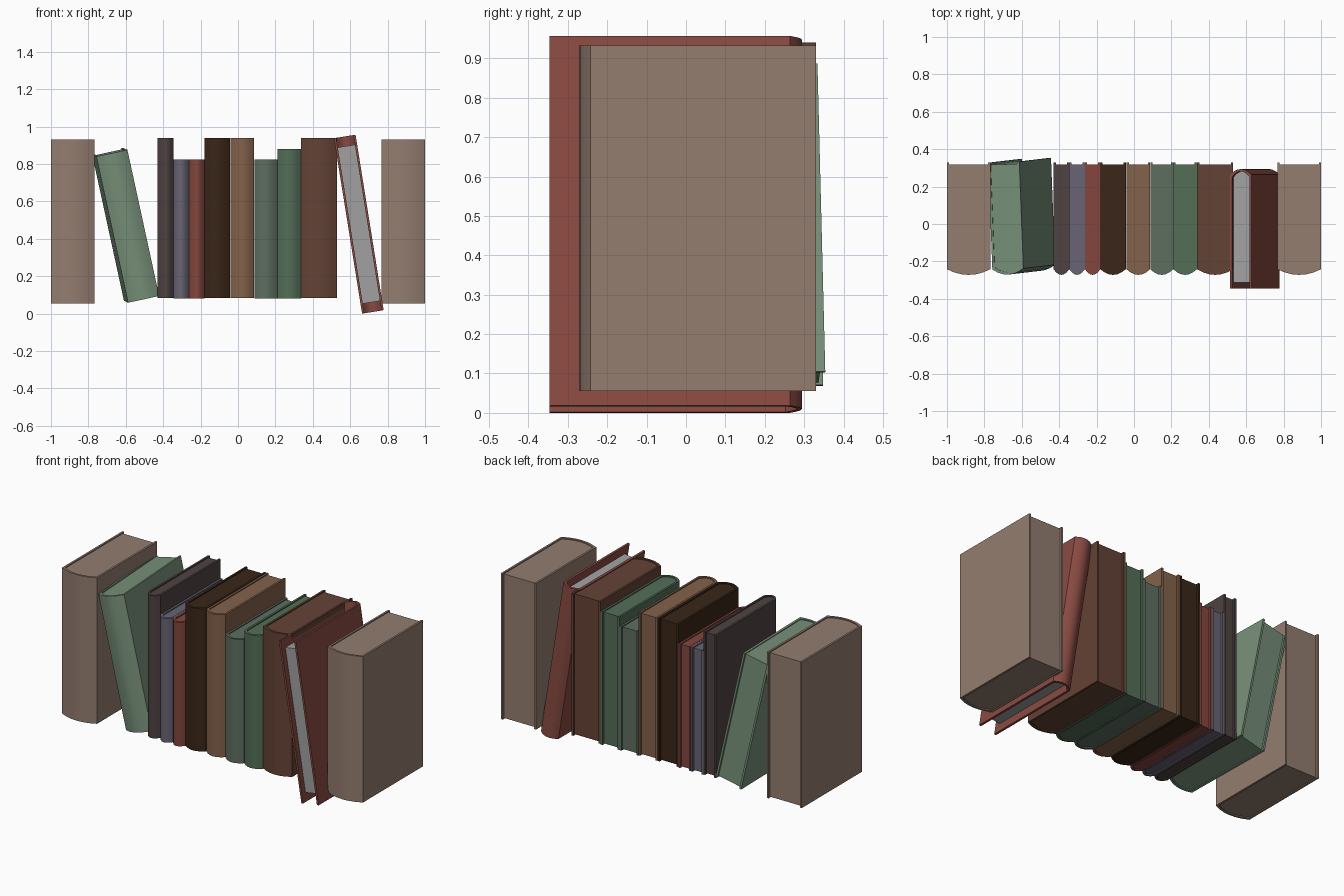
import bpy, bmesh
from math import radians
from mathutils import Matrix, Euler, Vector

if "Cube" in bpy.data.objects:
    bpy.data.objects.remove(bpy.data.objects["Cube"])


def material(name, rgb):
    m = bpy.data.materials.new(name)
    m.diffuse_color = [(c / 255) ** 2.2 for c in rgb] + [1]
    m.use_nodes = True
    m.node_tree.nodes["Principled BSDF"].inputs["Base Color"].default_value = m.diffuse_color
    return m


def arc(half, y, sag, n=6):
    """Rounded spine curve from -half to +half, bulging towards -y."""
    us = [-1 + 2 * i / n for i in range(n + 1)]
    return [(half * u, y - sag * (1 - u * u)) for u in us]


def extrude(name, profile, height, mat, matrix):
    """Closed xy outline extruded symmetrically along z."""
    bm = bmesh.new()
    f = bm.faces.new([bm.verts.new((x, y, -height / 2)) for x, y in profile])
    top = bmesh.ops.extrude_face_region(bm, geom=[f])["geom"]
    bmesh.ops.translate(bm, vec=(0, 0, height),
                        verts=[v for v in top if isinstance(v, bmesh.types.BMVert)])
    bmesh.ops.recalc_face_normals(bm, faces=bm.faces)
    me = bpy.data.meshes.new(name)
    bm.to_mesh(me)
    bm.free()
    me.materials.append(mat)
    ob = bpy.data.objects.new(name, me)
    bpy.context.collection.objects.link(ob)
    ob.matrix_world = matrix
    bpy.ops.object.select_all(action='DESELECT')
    ob.select_set(True)
    bpy.context.view_layer.objects.active = ob
    bpy.ops.object.shade_smooth_by_angle(angle=radians(35))


def book(name, w, h, depth, rgb, loc, rot=(0, 0, 0), t=0.012,
         inset=0.006, fore=0.012, page_rgb=None):
    mx = Matrix.Translation(Vector(loc)) @ Euler([radians(a) for a in rot]).to_matrix().to_4x4()
    cover_mat = material(name + "_cloth", rgb)
    page_mat = material(name + "_paper", page_rgb) if page_rgb else cover_mat
    sag, half, back = 0.03, w / 2, depth / 2
    front = -back + sag
    inner = half - t
    inside = arc(inner, front + t, sag)
    # U-shaped cover: outer spine, right board, inner spine, left board
    cover = arc(half, front, sag) + [(half, back), (inner, back)]
    cover += inside[::-1] + [(-inner, back), (-half, back)]
    extrude(name + "_cover", cover, h, cover_mat, mx)
    # page block, recessed at head, tail and fore edge
    pages = inside + [(inner, back - fore), (-inner, back - fore)]
    extrude(name + "_pages", pages, h - 2 * inset, page_mat, mx)


# upright books: name, x range, z range, colour
UPRIGHT = [
    ("left_end_book", -1.0, -0.768, 0.055, 0.932, (146, 124, 111)),
    ("plum_book", -0.43, -0.346, 0.083, 0.940, (80, 68, 68)),
    ("slate_book", -0.346, -0.263, 0.08, 0.825, (104, 100, 115)),
    ("rust_book", -0.262, -0.18, 0.08, 0.825, (130, 72, 64)),
    ("dark_brown_book", -0.18, -0.044, 0.083, 0.940, (60, 42, 30)),
    ("tan_book", -0.04, 0.086, 0.083, 0.940, (130, 98, 76)),
    ("grey_green_book", 0.087, 0.21, 0.08, 0.825, (94, 110, 96)),
    ("green_book", 0.211, 0.336, 0.08, 0.880, (84, 110, 88)),
    ("brown_book", 0.337, 0.53, 0.083, 0.938, (100, 68, 56)),
    ("right_end_book", 0.766, 1.0, 0.055, 0.932, (146, 124, 111)),
]
for name, x0, x1, z0, z1, rgb in UPRIGHT:
    book(name, x1 - x0, z1 - z0, 0.602, rgb, ((x0 + x1) / 2, 0.029, (z0 + z1) / 2))

# leaning green book
book("leaning_green_book", 0.17, 0.80, 0.602, (118, 142, 120),
     (-0.60, 0.04, 0.4725), (1, -12.3, 2))

# leaning red book, turned with its grey pages to the front
book("leaning_red_book", 0.117, 0.95, 0.64, (136, 76, 68),
     (0.646, -0.026, 0.4785), (0, 9.1, 180), inset=0.052, fore=0.034,
     page_rgb=(160, 160, 160))
